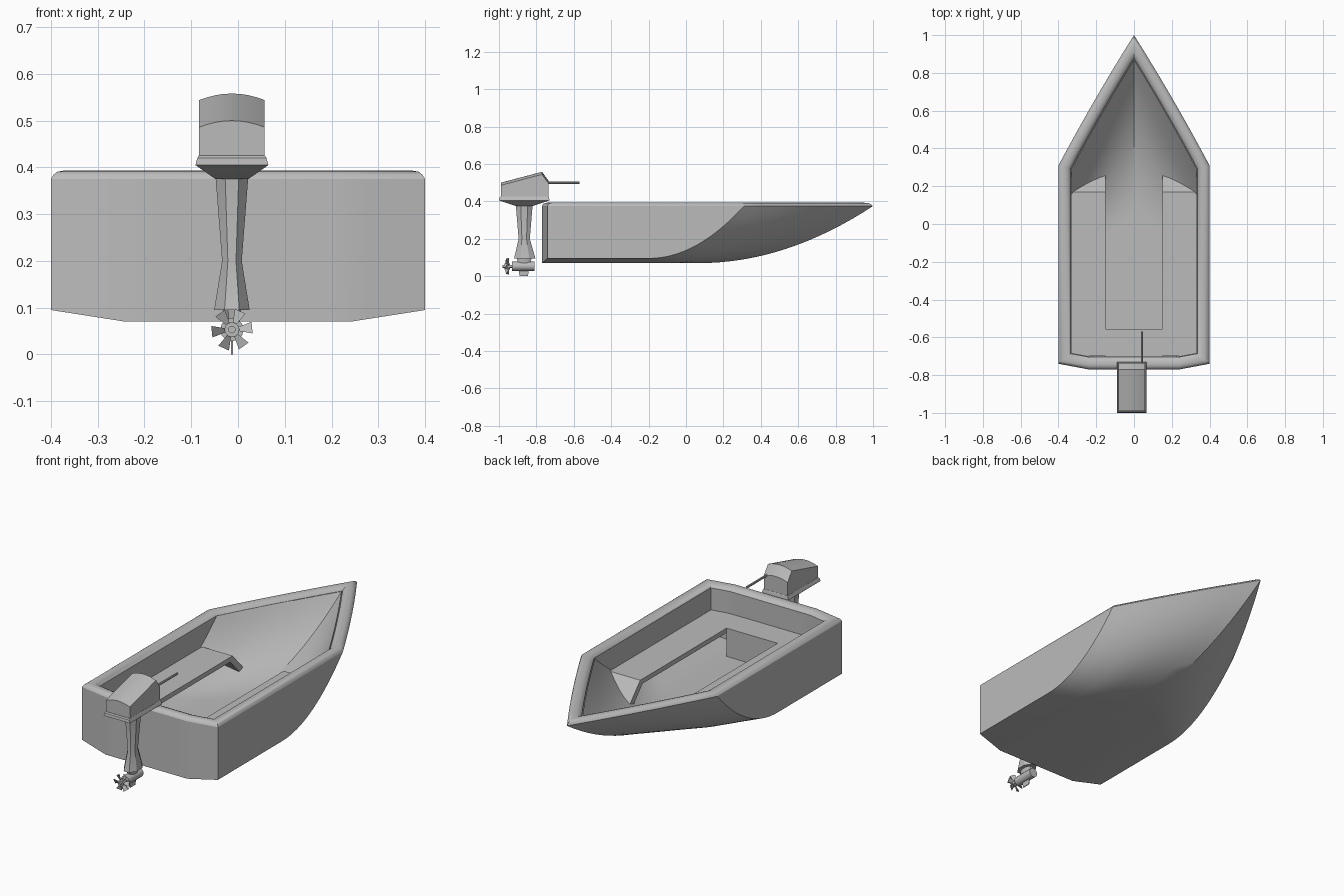
import bpy, bmesh, math
from mathutils import Vector

if "Cube" in bpy.data.objects:
    bpy.data.objects.remove(bpy.data.objects["Cube"], do_unlink=True)

GREY = (0.5, 0.5, 0.5, 1)
mat = bpy.data.materials.new("light grey")
mat.use_nodes = True
mat.diffuse_color = GREY
mat.node_tree.nodes["Principled BSDF"].inputs["Base Color"].default_value = GREY

TOP = 0.375       # height of the sheer line
RIM = 0.065       # width of the gunwale
MOTOR_X = -0.013
MOTOR_Y = -0.865


def finish(name, bm, angle=30, recalc=True):
    """Turn a bmesh into a shaded, coloured object."""
    bmesh.ops.remove_doubles(bm, verts=bm.verts, dist=0.0001)
    if recalc:
        bmesh.ops.recalc_face_normals(bm, faces=bm.faces)
    mesh = bpy.data.meshes.new(name)
    bm.to_mesh(mesh)
    bm.free()
    obj = bpy.data.objects.new(name, mesh)
    bpy.context.collection.objects.link(obj)
    mesh.materials.append(mat)
    bpy.ops.object.select_all(action='DESELECT')
    obj.select_set(True)
    bpy.context.view_layer.objects.active = obj
    bpy.ops.object.shade_smooth_by_angle(angle=math.radians(angle))
    return obj


def bridge(bm, rows, closed=False):
    """Quads between successive rows of vertices."""
    for a, b in zip(rows, rows[1:]):
        n = len(a)
        for i in range(n if closed else n - 1):
            j = (i + 1) % n
            bm.faces.new((a[i], a[j], b[j], b[i]))


def extrude_x(name, profile, xs, tweak=lambda x, y, z: (x, y, z), angle=30):
    """Sweep a y-z profile across the given x positions."""
    bm = bmesh.new()
    rows = [[bm.verts.new(tweak(x, y, z)) for y, z in profile] for x in xs]
    bridge(bm, rows, closed=True)
    bm.faces.new(rows[0])
    bm.faces.new(rows[-1])
    return finish(name, bm, angle)


def loft(name, rings, sides, angle=30):
    """Stack rings given as z, half x, centre y, half y."""
    bm = bmesh.new()
    grow = 1 / math.cos(math.pi / sides)
    rows = []
    for z, hx, cy, hy in rings:
        angles = [(i + 0.5) * math.tau / sides for i in range(sides)]
        rows.append([bm.verts.new((MOTOR_X + hx * grow * math.cos(a),
                                   cy + hy * grow * math.sin(a), z)) for a in angles])
    bridge(bm, rows, closed=True)
    bm.faces.new(rows[0])
    bm.faces.new(rows[-1])
    return finish(name, bm, angle)


def cylinder(name, radius, length, location, sides=12):
    """Cylinder lying along y."""
    bpy.ops.mesh.primitive_cylinder_add(vertices=sides, radius=radius, depth=length,
                                        location=location, rotation=(math.pi / 2, 0, 0))
    obj = bpy.context.object
    obj.name = name
    obj.data.materials.append(mat)
    bpy.ops.object.shade_smooth_by_angle(angle=math.radians(40))
    return obj


# Hull shape rules
def bow_y(u):
    return 0.31 + 0.69 * (1 - u) + 0.06 * u * (1 - u)


def keel_start(u):
    return 0.07 - 0.27 * u


def bottom_z(u):
    return 0.07 + 0.025 * max(0, (u - 0.6) / 0.4)


def hull_z(x, y):
    u = min(abs(x) / 0.4, 1)
    t = max(0, (y - keel_start(u)) / (bow_y(u) - keel_start(u)))
    return bottom_z(u) + (TOP - bottom_z(u)) * t * t


BOW_U = [1, 0.9, 0.8, 0.7, 0.6, 0.45, 0.3, 0.15, 0]
half = [(0.24, -0.77), (0.4, -0.74)] + [(0.4 * u, bow_y(u)) for u in BOW_U]
outline = [Vector(p) for p in half + [(-x, y) for x, y in reversed(half[:-1])]]


def inset(d):
    """Mitred inward offset of the hull outline."""
    result = []
    n = len(outline)
    for i, p in enumerate(outline):
        a = (p - outline[i - 1]).normalized()
        b = (outline[(i + 1) % n] - p).normalized()
        na, nb = Vector((-a.y, a.x)), Vector((-b.y, b.x))
        result.append(p + (na + nb) * d / (1 + na.dot(nb)))
    return result


def shell(name, d, lift, flip):
    """Bottom swept up into the bow, with upright sides and transom."""
    pts = inset(d)
    bow = pts[2:-2]
    corner, mid = pts[1], pts[0]
    width = bow[0].x
    bm = bmesh.new()
    cols = []
    for p in bow:
        u = abs(p.x) / width
        stern = mid.y + (corner.y - mid.y) * max(0, (abs(p.x) - mid.x) / (corner.x - mid.x))
        y0, z0 = keel_start(u), bottom_z(u) + lift
        col = [bm.verts.new((p.x, stern, TOP)), bm.verts.new((p.x, stern, z0))]
        for k in range(17):
            t = k / 16
            col.append(bm.verts.new((p.x, y0 + (p.y - y0) * t, z0 + (TOP - z0) * t * t)))
        cols.append(col)
    bridge(bm, cols)
    for col in (cols[0], cols[-1]):
        low = col[1:]
        high = [bm.verts.new((v.co.x, v.co.y, TOP)) for v in low]
        for i in range(len(low) - 2):
            bm.faces.new((low[i], low[i + 1], high[i + 1], high[i]))
        bm.faces.new((low[-2], low[-1], high[-2]))
    bmesh.ops.remove_doubles(bm, verts=bm.verts, dist=0.0001)
    bmesh.ops.recalc_face_normals(bm, faces=bm.faces)
    # Make the floor face up on the inner shell and down on the outer one
    bm.faces.ensure_lookup_table()
    floor = min(bm.faces, key=lambda f: f.calc_center_median().z)
    if (floor.normal.z > 0) != flip:
        bmesh.ops.reverse_faces(bm, faces=bm.faces)
    return finish(name, bm, recalc=False)


shell("hull_outside", 0, 0, False)
shell("hull_inside", RIM + 0.004, 0.04, True)

# Rounded gunwale
bm = bmesh.new()
rows = []
for d, z in [(0, TOP), (0.005, 0.384), (0.014, 0.391), (0.026, 0.393), (0.042, 0.392),
             (0.056, 0.386), (RIM, TOP), (RIM, 0.365), (RIM + 0.004, 0.365), (RIM + 0.004, TOP)]:
    rows.append([bm.verts.new((p.x, p.y, z)) for p in inset(d)])
bridge(bm, rows, closed=True)
finish("gunwale", bm, 35)


# Side benches: planks bent down at the front and trimmed to the hull
def trim(x, y, z):
    return x, y, max(z, hull_z(x, y) + 0.015)


STEPS = 6
slope = [(0.17 + 0.12 * i / STEPS, 0.26 - 0.13 * i / STEPS) for i in range(STEPS + 1)]
under = [(y - 0.02, z - 0.025) for y, z in reversed(slope)]
bench = [(-0.7, 0.26)] + slope + under + [(-0.7, 0.235)]
for side, name in ((1, "left_bench"), (-1, "right_bench")):
    xs = [side * (0.15 + 0.195 * i / 8) for i in range(9)]
    extrude_x(name, bench, xs, trim)

# Stern locker between the benches
extrude_x("stern_locker", [(-0.73, 0.09), (-0.555, 0.09), (-0.555, 0.26), (-0.73, 0.26)],
          (-0.15, 0.15))


# Motor cowl with a crowned top
def crown(x, y, z):
    return MOTOR_X + x, y, z - (0.014 * (x / 0.07) ** 2 if z > 0.45 else 0)


extrude_x("motor_cowl",
          [(-0.99, 0.42), (-0.735, 0.42), (-0.735, 0.51), (-0.77, 0.558), (-0.99, 0.5)],
          [0.07 * i / 4 for i in range(-4, 5)], crown, 20)
loft("cowl_skirt", [(0.375, 0.035, MOTOR_Y, 0.045), (0.405, 0.078, MOTOR_Y, 0.135),
                    (0.42, 0.074, MOTOR_Y, 0.133), (0.425, 0.071, -0.863, 0.129)], 4)

# Leg, gearcase and skeg
loft("motor_leg", [(0.095, 0.038, -0.862, 0.057), (0.2, 0.021, MOTOR_Y, 0.03),
                   (0.38, 0.035, MOTOR_Y, 0.045)], 8, 20)
loft("leg_neck", [(0.05, 0.015, MOTOR_Y, 0.03), (0.1, 0.02, MOTOR_Y, 0.04)], 8)
cylinder("gearcase", 0.025, 0.12, (MOTOR_X, -0.87, 0.053))
extrude_x("skeg", [(-0.89, 0), (-0.845, 0), (-0.84, 0.04), (-0.895, 0.04)],
          (MOTOR_X - 0.002, MOTOR_X + 0.002))

# Propeller
cylinder("propeller_hub", 0.016, 0.03, (MOTOR_X, -0.955, 0.053))
cylinder("propeller_shaft", 0.008, 0.08, (MOTOR_X, -0.94, 0.053))
bm = bmesh.new()
for k in range(6):
    a = k * math.tau / 6 + 0.1
    rows = []
    for y in (-0.958, -0.951):
        rows.append([bm.verts.new((MOTOR_X + r * math.cos(a + s), y + s * 0.02,
                                   0.053 + r * math.sin(a + s)))
                     for r, s in ((0.012, -0.3), (0.045, -0.28), (0.045, 0.28), (0.012, 0.3))])
    bridge(bm, rows, closed=True)
    bm.faces.new(rows[0])
    bm.faces.new(rows[1])
finish("propeller_blades", bm)

# Tiller handle
cylinder("tiller", 0.006, 0.18, (0.042, -0.66, 0.5), 8)
